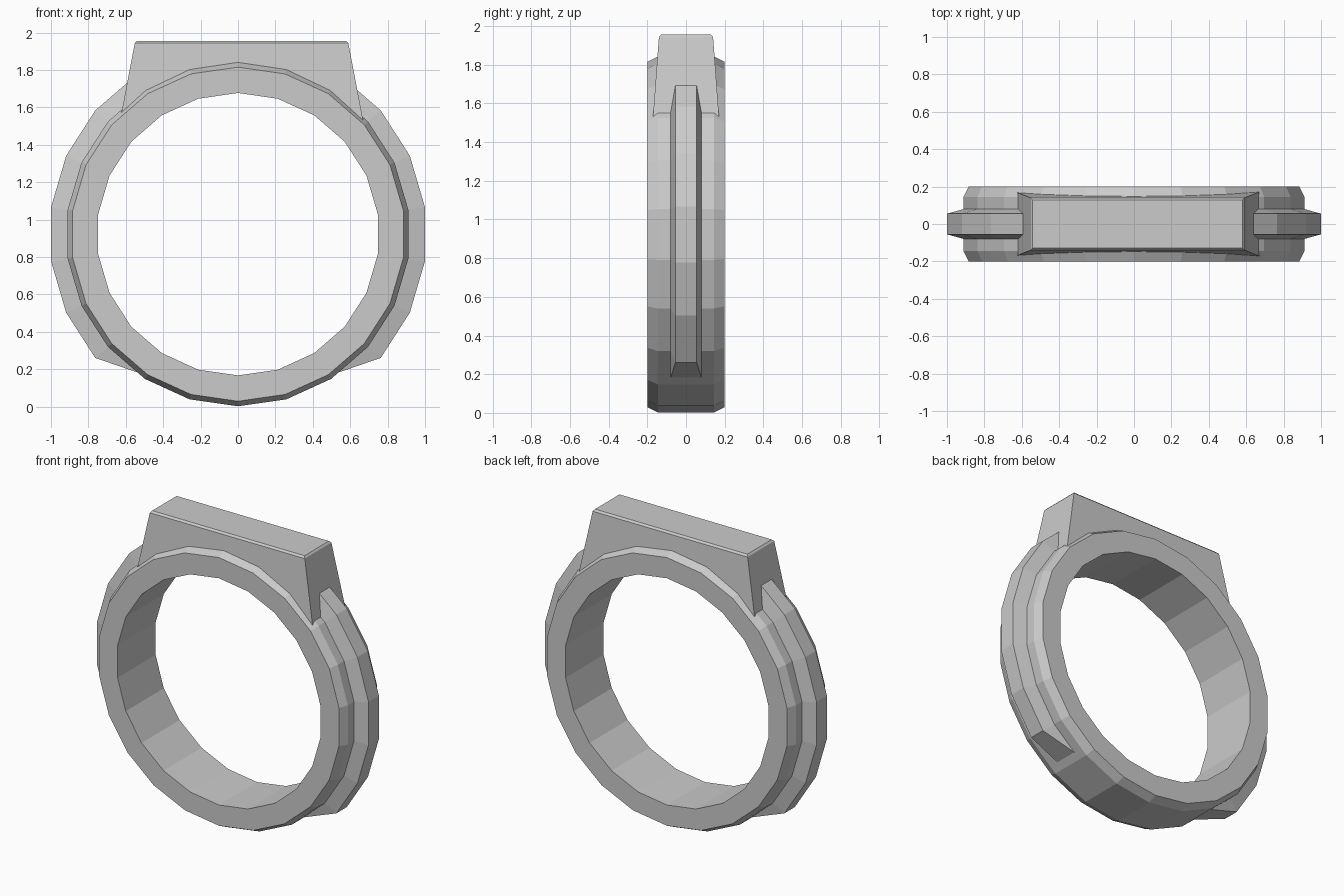
import bpy, bmesh, math

if "Cube" in bpy.data.objects:
    bpy.data.objects.remove(bpy.data.objects["Cube"])

SIDES = 22
STEP = 2 * math.pi / SIDES
CZ = 0.922  # height of the ring centre


def polar(r, a, y):
    return (r * math.cos(a), y, CZ + r * math.sin(a))


def loft(name, sections, closed=False):
    """Skin a list of equal-length closed cross-sections."""
    bm = bmesh.new()
    rows = [[bm.verts.new(p) for p in s] for s in sections]
    n, m = len(rows[0]), len(rows)
    for i in range(m if closed else m - 1):
        a, b = rows[i], rows[(i + 1) % m]
        for j in range(n):
            k = (j + 1) % n
            bm.faces.new((a[j], a[k], b[k], b[j]))
    if not closed:
        bm.faces.new(rows[0])
        bm.faces.new(rows[-1])
    bmesh.ops.recalc_face_normals(bm, faces=bm.faces)
    mesh = bpy.data.meshes.new(name)
    bm.to_mesh(mesh)
    bm.free()
    ob = bpy.data.objects.new(name, mesh)
    bpy.context.collection.objects.link(ob)
    return ob


def lathe(name, profile):
    """Revolve (radius, y) points about the ring axis, one vertex at the top."""
    return loft(name, [[polar(r, math.pi / 2 + i * STEP, y) for r, y in profile]
                       for i in range(SIDES)], closed=True)


# Ring band with chamfered outer edges
lathe("ring_band", [(0.755, -0.2), (0.893, -0.2), (0.92, -0.145),
                    (0.92, 0.145), (0.893, 0.2), (0.755, 0.2)])


# Raised side rail, tapering into the band at its lower end, mirrored
def rail_section(a):
    return [polar(r, a, y) for r, y in
            [(0.88, -0.091), (1.01, -0.055), (1.01, 0.055), (0.88, 0.091)]]


sections = [rail_section((i + 0.5) * STEP) for i in range(-3, 4)]
low = sections[0]
end = [(0.43, -0.091, 0.145), (0.44, -0.09, 0.149),
       (0.44, 0.09, 0.149), (0.43, 0.091, 0.145)]
rail = loft("side_rail", [end] + sections)
rail.modifiers.new("mirror", 'MIRROR').use_axis = (True, False, False)


# Flared signet block with a finely bevelled top
def rect(x0, x1, y, z):
    return [(x0, -y, z), (x1, -y, z), (x1, y, z), (x0, y, z)]


block = loft("signet_block", [rect(-0.652, 0.690, 0.179, 1.42),
                              rect(-0.552, 0.590, 0.140, 1.943),
                              rect(-0.542, 0.580, 0.128, 1.955)])

# Hollow the block's underside so it stays within the band
cutter = loft("bore_cutter", [[polar(0.84, math.pi / 2 + i * STEP, y)
                               for i in range(SIDES)] for y in (-0.4, 0.4)])
cut = block.modifiers.new("bore", 'BOOLEAN')
cut.operation = 'DIFFERENCE'
cut.solver = 'EXACT'
cut.object = cutter
bpy.context.view_layer.objects.active = block
bpy.ops.object.modifier_apply(modifier=cut.name)
bpy.data.objects.remove(cutter)
